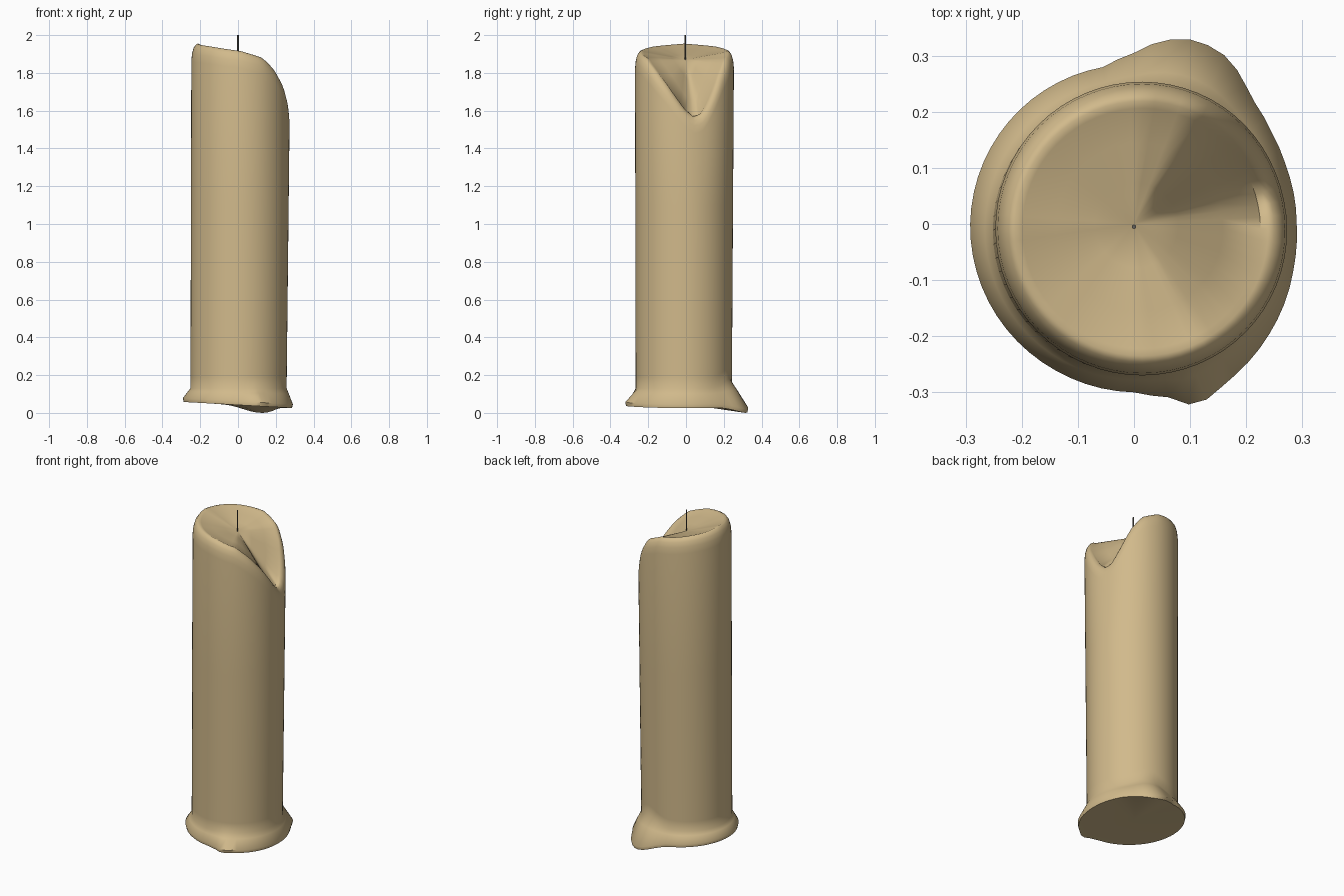
import bpy, bmesh, math
from mathutils import Vector

if "Cube" in bpy.data.objects:
    bpy.data.objects.remove(bpy.data.objects["Cube"])

N = 64

# Rim height and base radius by angle in degrees
RIM = [(-180, 1.955), (-135, 1.94), (-90, 1.915), (-60, 1.88), (-42, 1.82),
       (-24, 1.74), (0, 1.61), (13, 1.565), (24, 1.59), (35, 1.67),
       (50, 1.79), (65, 1.87), (90, 1.915), (135, 1.94), (180, 1.955)]
FOOT = [(-180, .292), (-120, .296), (-90, .30), (-79, .314), (-71, .344),
        (-60, .327), (-38, .31), (-15, .295), (0, .29), (21, .29), (34, .295),
        (47, .307), (60, .34), (71, .347), (81, .332), (90, .305),
        (101, .285), (125, .287), (180, .292)]


def lookup(table, a):
    for (a0, v0), (a1, v1) in zip(table, table[1:]):
        if a0 <= a <= a1:
            return v0 + (v1 - v0) * (a - a0) / (a1 - a0)


def material(name, color):
    m = bpy.data.materials.new(name)
    m.diffuse_color = (*color, 1)
    m.use_nodes = True
    m.node_tree.nodes["Principled BSDF"].inputs["Base Color"].default_value = m.diffuse_color
    return m


def column(deg):
    """Profile of the candle at one angle, from foot to inside of the rim."""
    t = math.radians(deg)
    d = Vector((math.cos(t), math.sin(t)))
    rim, foot = lookup(RIM, deg), lookup(FOOT, deg)
    lobe = math.exp(-((deg - 70) / 20) ** 2)
    zb = 0.045 - 0.055 * foot * d.x - 0.035 * lobe
    flare = 0.13 + 0.05 * lobe

    def wall(z, inset=0.0):
        k = z / 1.9
        c = Vector((0.002 + 0.013 * k, -0.012 + 0.004 * k))
        p = c + d * (0.254 + 0.008 * k - inset)
        return (p.x, p.y, z)

    pts = [(d.x * foot * .985, d.y * foot * .985, zb),
           (d.x * foot, d.y * foot, zb + 0.02)]
    mid = wall(flare)
    pts.append((.35 * d.x * foot + .65 * mid[0], .35 * d.y * foot + .65 * mid[1],
                zb + 0.02 + (flare - zb - 0.02) * .65))
    pts += [wall(flare), wall(flare + .06), wall(.6), wall(1.1)]
    for dz, inset in ((.09, 0), (.05, .004), (.022, .012), (.005, .024),
                      (0, .035), (.006, .048)):
        pts.append(wall(rim - dz, inset))
    # melted pool slopes toward the wick
    x, y, z = pts[-1]
    for k in (.7, .35):
        pts.append((x * k, y * k, 1.87 + (z - 1.87) * k))
    return pts


# Candle body
bm = bmesh.new()
cols = [[bm.verts.new(p) for p in column(-180 + 360 * i / N)] for i in range(N)]
bottom = bm.verts.new((0, 0, 0.05))
pool = bm.verts.new((0, 0, 1.87))
for i in range(N):
    a, b = cols[i], cols[(i + 1) % N]
    for j in range(len(a) - 1):
        bm.faces.new((a[j], b[j], b[j + 1], a[j + 1]))
    bm.faces.new((a[-1], b[-1], pool))
    bm.faces.new((b[0], a[0], bottom))
bmesh.ops.recalc_face_normals(bm, faces=bm.faces)
lowest = min(v.co.z for v in bm.verts)
for v in bm.verts:          # rest the drip exactly on the ground
    if v.co.z < 0.1:
        v.co.z -= lowest
me = bpy.data.meshes.new("candle_body")
bm.to_mesh(me)
bm.free()
body = bpy.data.objects.new("candle_body", me)
bpy.context.collection.objects.link(body)
me.materials.append(material("tan wax", (0.64, 0.49, 0.26)))
bpy.context.view_layer.objects.active = body
body.select_set(True)
bpy.ops.object.shade_smooth_by_angle(angle=math.radians(50))

# Wick
bpy.ops.mesh.primitive_cylinder_add(vertices=8, radius=0.004, depth=0.14,
                                    location=(0, -0.005, 1.93))
wick = bpy.context.object
wick.name = "wick"
wick.data.materials.append(material("dark wick", (0.13, 0.12, 0.1)))
bpy.ops.object.shade_smooth_by_angle(angle=math.radians(50))
